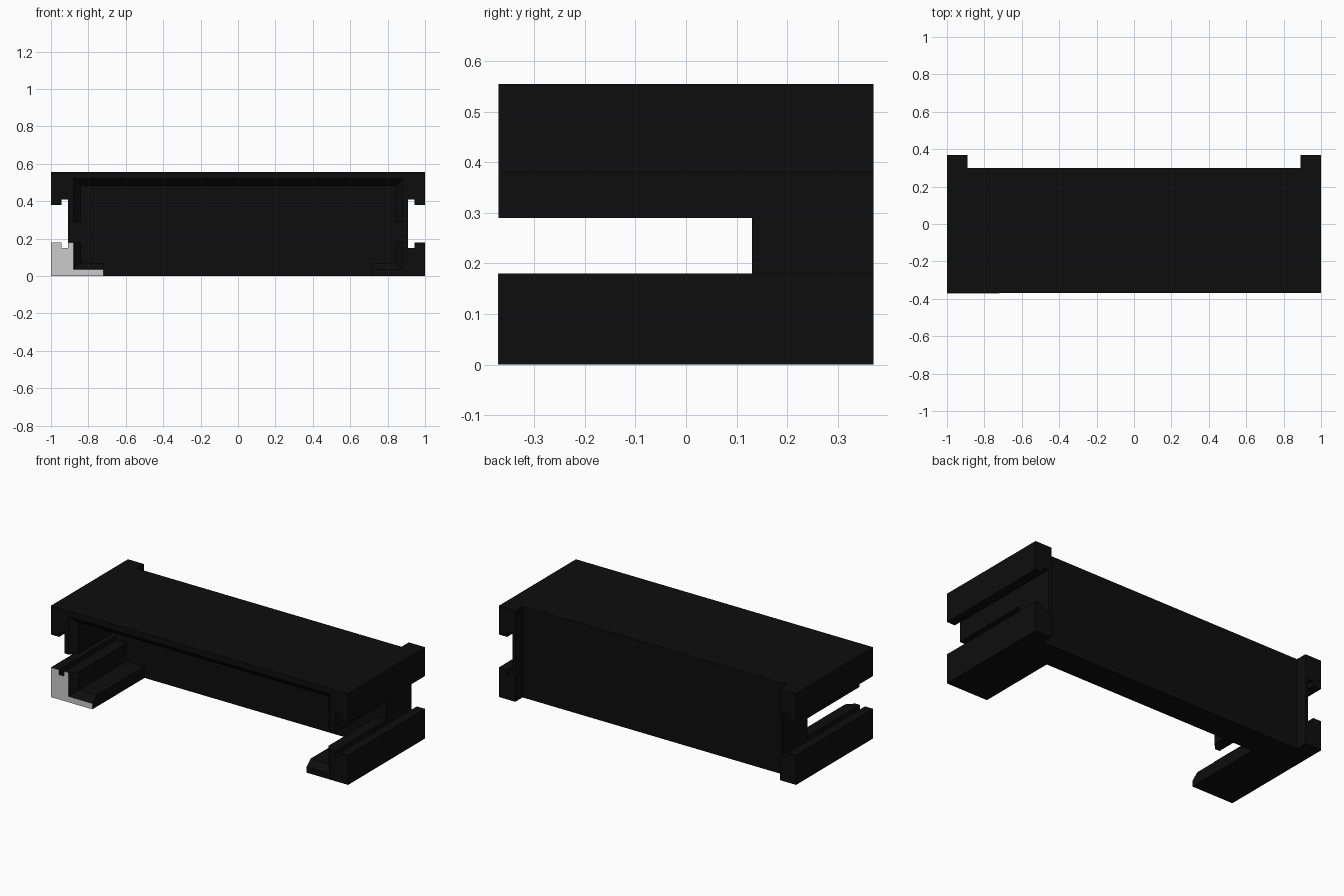
import bpy, bmesh

if "Cube" in bpy.data.objects:
    bpy.data.objects.remove(bpy.data.objects["Cube"])

black = bpy.data.materials.new("black_plastic")
black.diffuse_color = (0.004, 0.004, 0.004, 1)
black.use_nodes = True
black.node_tree.nodes["Principled BSDF"].inputs["Base Color"].default_value = black.diffuse_color


def loft(name, loops, mat=black, mirror=False, back_cap=True):
    """Join x-z profiles placed at successive y positions into one solid."""
    bm = bmesh.new()
    rings = [[bm.verts.new((x, y, z)) for x, z in pts] for y, pts in loops]
    for a, b in zip(rings, rings[1:]):
        n = len(a)
        for i in range(n):
            j = (i + 1) % n
            bm.faces.new((a[i], a[j], b[j], b[i]))
    bm.faces.new(rings[0])
    if back_cap:
        bm.faces.new(rings[-1])
    bmesh.ops.recalc_face_normals(bm, faces=bm.faces)
    me = bpy.data.meshes.new(name)
    bm.to_mesh(me)
    bm.free()
    ob = bpy.data.objects.new(name, me)
    bpy.context.collection.objects.link(ob)
    if mat:
        me.materials.append(mat)
    if mirror:
        ob.modifiers.new("Mirror", 'MIRROR')
    return ob


def both(half):
    """Complete a right-hand profile with its mirrored left half."""
    return half + [(-x, z) for x, z in reversed(half)]


FRONT, CHAMFER, WALL, BACK, END = -0.37, -0.33, 0.13, 0.30, 0.37

# Slotted outlines shared by the body parts, from the top down
top_slot = [(1, 0.555), (1, 0.38), (0.945, 0.38), (0.945, 0.41), (0.91, 0.41)]
low_slot = [(0.91, 0.15), (0.945, 0.15), (0.945, 0.18), (1, 0.18), (1, 0)]

# Back body, full height
loft("back_body", [(WALL, both(top_slot + low_slot)), (BACK, both(top_slot + low_slot))])

# End posts projecting behind the body
post = top_slot + low_slot + [(0.89, 0), (0.89, 0.555)]
loft("end_posts", [(BACK, post), (END, post)], mirror=True)


# Top canopy with hanging cheeks, inner edge chamfered at the front
def canopy(x, z):
    return both(top_slot + [(0.91, 0.29), (x, 0.29), (x, z)])


loft("top_canopy", [(FRONT, canopy(0.88, 0.52)), (CHAMFER, canopy(0.84, 0.48)),
                    (WALL, canopy(0.84, 0.48))], back_cap=False)


# Slotted feet with an inner flange, chamfered at the front
def foot(x, z):
    return [(1, 0), (1, 0.18), (0.945, 0.18), (0.945, 0.15), (0.91, 0.15),
            (0.91, 0.18), (x, 0.18), (x, z), (0.72, z), (0.72, 0)]


loft("feet", [(FRONT, foot(0.88, 0.035)), (CHAMFER, foot(0.84, 0.07)),
              (WALL, foot(0.84, 0.07))], mirror=True, back_cap=False)

# Bare grey end face on the left foot
cap = [(-x, z) for x, z in foot(0.88, 0.035)]
loft("left_foot_end_cap", [(FRONT - 0.001, cap), (FRONT, cap)], mat=None, back_cap=False)
